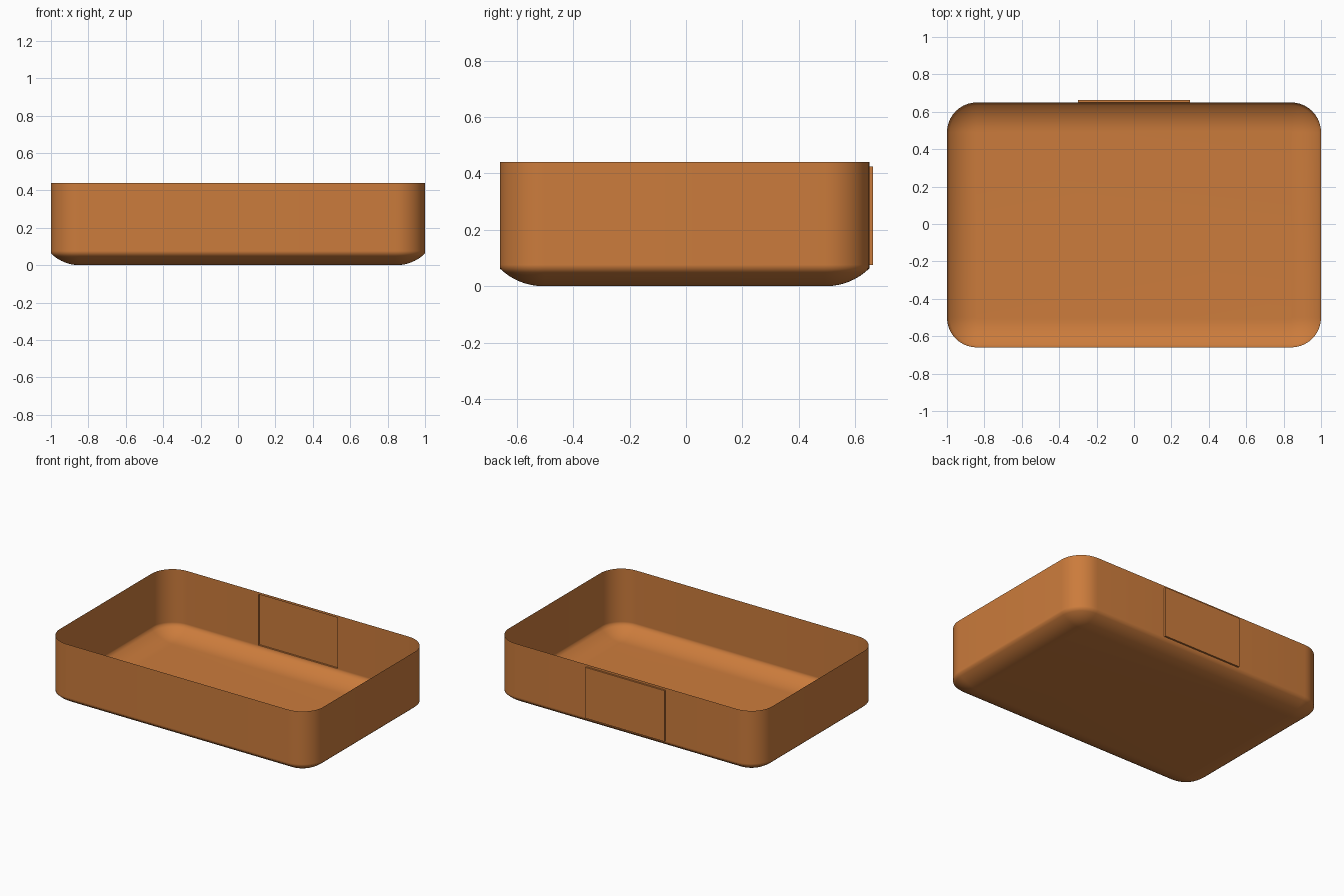
import bpy, bmesh, math

if "Cube" in bpy.data.objects:
    bpy.data.objects.remove(bpy.data.objects["Cube"])

HX, Y0, Y1, H, R = 1.0, -0.66, 0.65, 0.44, 0.16
PANEL_X, PANEL_Z = 0.3, (0.425, 0.076)


def ring(bm, inset, z, seg=10):
    """Rounded rectangle, counter-clockwise, with extra points at the panel edges."""
    cx, cy0, cy1, r = HX - R, Y0 + R, Y1 - R, R - inset
    pts = [(-PANEL_X, Y0 + inset), (PANEL_X, Y0 + inset)]
    corners = [(cx, cy0, -90), (cx, cy1, 0), (-cx, cy1, 90), (-cx, cy0, 180)]
    for n, (x, y, start) in enumerate(corners):
        for k in range(seg + 1):
            a = math.radians(start + 90 * k / seg)
            pts.append((x + r * math.cos(a), y + r * math.sin(a)))
        if n == 1:
            pts += [(PANEL_X, Y1 - inset), (-PANEL_X, Y1 - inset)]
    return [bm.verts.new((x, y, z)) for x, y in pts]


# Profile: straight wall, then a shallow arc flattening into the base
profile = [(0, H), (0, PANEL_Z[0]), (0, PANEL_Z[1])]
a, h = 0.155, 0.063
top = 2 * math.atan(h / a)
rad = a / math.sin(top)
for k in range(9):
    t = top * (1 - k / 8)
    profile.append((a - rad * math.sin(t), rad * (1 - math.cos(t))))

# Open shell of the tray
bm = bmesh.new()
rings = [ring(bm, d, z) for d, z in profile]
panel = None
for level, (up, low) in enumerate(zip(rings, rings[1:])):
    n = len(up)
    for i in range(n):
        j = (i + 1) % n
        f = bm.faces.new((up[i], low[i], low[j], up[j]))
        if level == 1 and all(abs(abs(v.co.x) - PANEL_X) < 1e-4 and v.co.y > 0 for v in f.verts):
            panel = f
bm.faces.new(rings[-1][::-1])

# Raised label panel pushed out of the back wall
new = bmesh.ops.extrude_discrete_faces(bm, faces=[panel])["faces"][0]
bmesh.ops.translate(bm, verts=new.verts[:], vec=(0, 0.012, 0))

mesh = bpy.data.meshes.new("tray")
bm.to_mesh(mesh)
bm.free()
tray = bpy.data.objects.new("tray", mesh)
bpy.context.collection.objects.link(tray)

# Orange-brown finish
mat = bpy.data.materials.new("orange_finish")
mat.diffuse_color = (0.60, 0.20, 0.045, 1)
mat.use_nodes = True
mat.node_tree.nodes["Principled BSDF"].inputs["Base Color"].default_value = mat.diffuse_color
mesh.materials.append(mat)

bpy.context.view_layer.objects.active = tray
tray.select_set(True)
bpy.ops.object.shade_smooth_by_angle(angle=math.radians(60))
